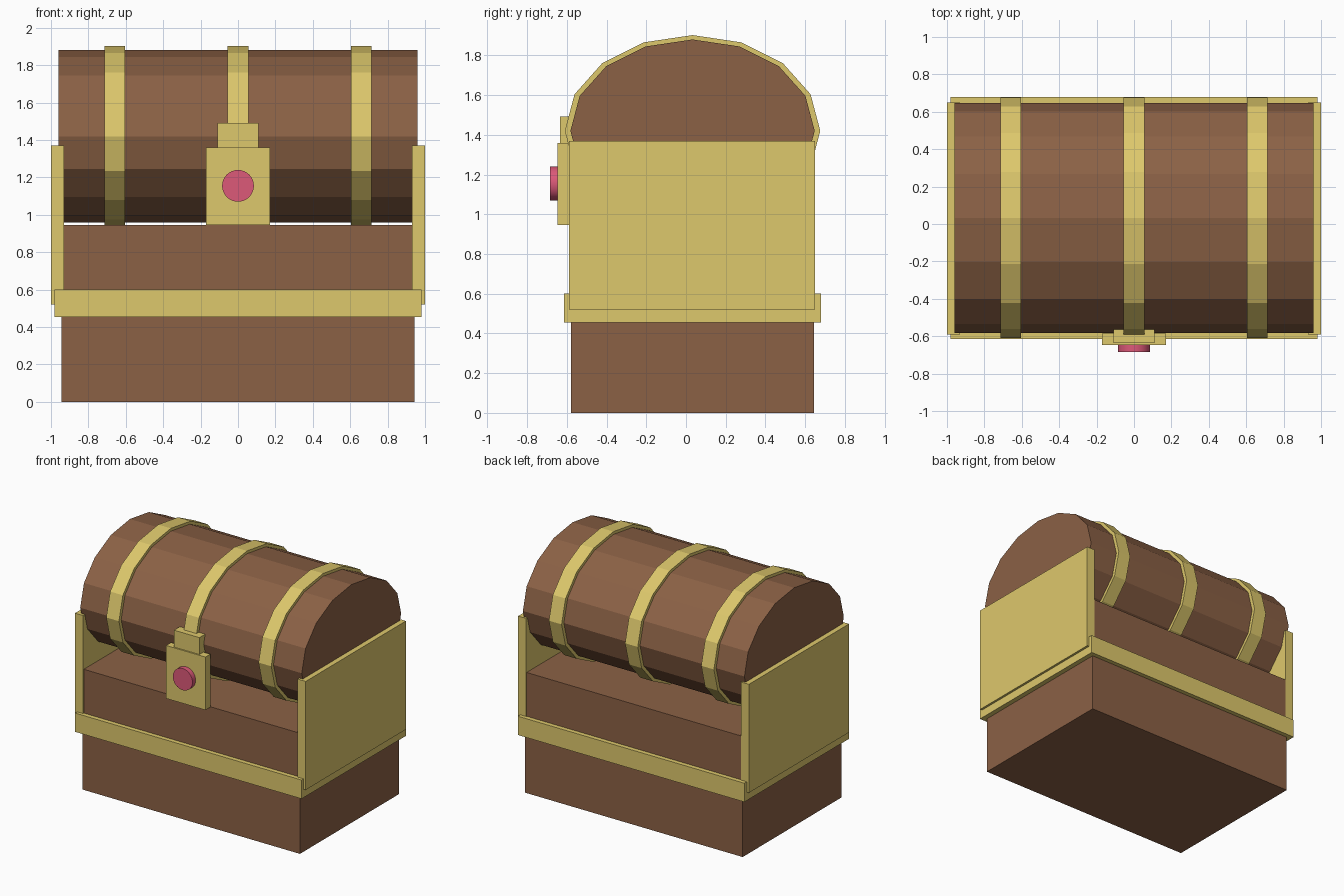
import bpy
from math import pi

if "Cube" in bpy.data.objects:
    bpy.data.objects.remove(bpy.data.objects["Cube"])


def material(name, rgb):
    m = bpy.data.materials.new(name)
    m.diffuse_color = (*rgb, 1)
    m.use_nodes = True
    m.node_tree.nodes["Principled BSDF"].inputs["Base Color"].default_value = m.diffuse_color
    return m


wood = material("wood", (0.26, 0.12, 0.06))
brass = material("brass", (0.73, 0.58, 0.15))
red = material("red", (0.72, 0.10, 0.19))


def finish(name, mat):
    o = bpy.context.object
    o.name = name
    o.data.materials.append(mat)
    return o


def box(name, x, y, z, mat):
    """Box from (min, max) pairs on each axis."""
    bpy.ops.mesh.primitive_cube_add(size=1, location=[sum(a) / 2 for a in (x, y, z)])
    o = finish(name, mat)
    o.scale = [a[1] - a[0] for a in (x, y, z)]
    bpy.ops.object.transform_apply(location=False, rotation=False, scale=True)
    return o


def barrel(name, x, width, ry, rz, mat):
    """16-sided elliptical cylinder lying along x, on the lid axis."""
    bpy.ops.mesh.primitive_cylinder_add(vertices=16, radius=1, depth=width,
                                        rotation=(0, pi / 2, 0))
    o = finish(name, mat)
    bpy.ops.object.transform_apply(location=False, rotation=True, scale=False)
    o.scale = (1, ry, rz)
    o.location = (x, 0.033, 1.42)
    bpy.ops.object.transform_apply(location=False, rotation=False, scale=True)
    return o


# Chest body with the band around it
box("chest_body", (-0.943, 0.943), (-0.58, 0.645), (0, 0.945), wood)
box("body_band", (-0.982, 0.982), (-0.615, 0.68), (0.455, 0.602), brass)

# Metal plates on both ends
for side, x in (("left", (-1, -0.93)), ("right", (0.93, 1))):
    box(side + "_end_plate", x, (-0.59, 0.65), (0.52, 1.37), brass)

# Rounded lid and its three straps
barrel("lid", 0, 1.92, 0.615, 0.46, wood)
for side, x in (("left", -0.66), ("middle", 0), ("right", 0.66)):
    barrel(side + "_strap", x, 0.11, 0.643, 0.482, brass)

# Clasp with a round button
box("clasp_plate", (-0.17, 0.17), (-0.646, -0.585), (0.945, 1.36), brass)
box("clasp_hinge", (-0.11, 0.11), (-0.635, -0.558), (1.3, 1.492), brass)
bpy.ops.mesh.primitive_cylinder_add(vertices=32, radius=0.085, depth=0.065,
                                    location=(0, -0.6525, 1.155), rotation=(pi / 2, 0, 0))
finish("clasp_button", red)
bpy.ops.object.shade_smooth_by_angle()
